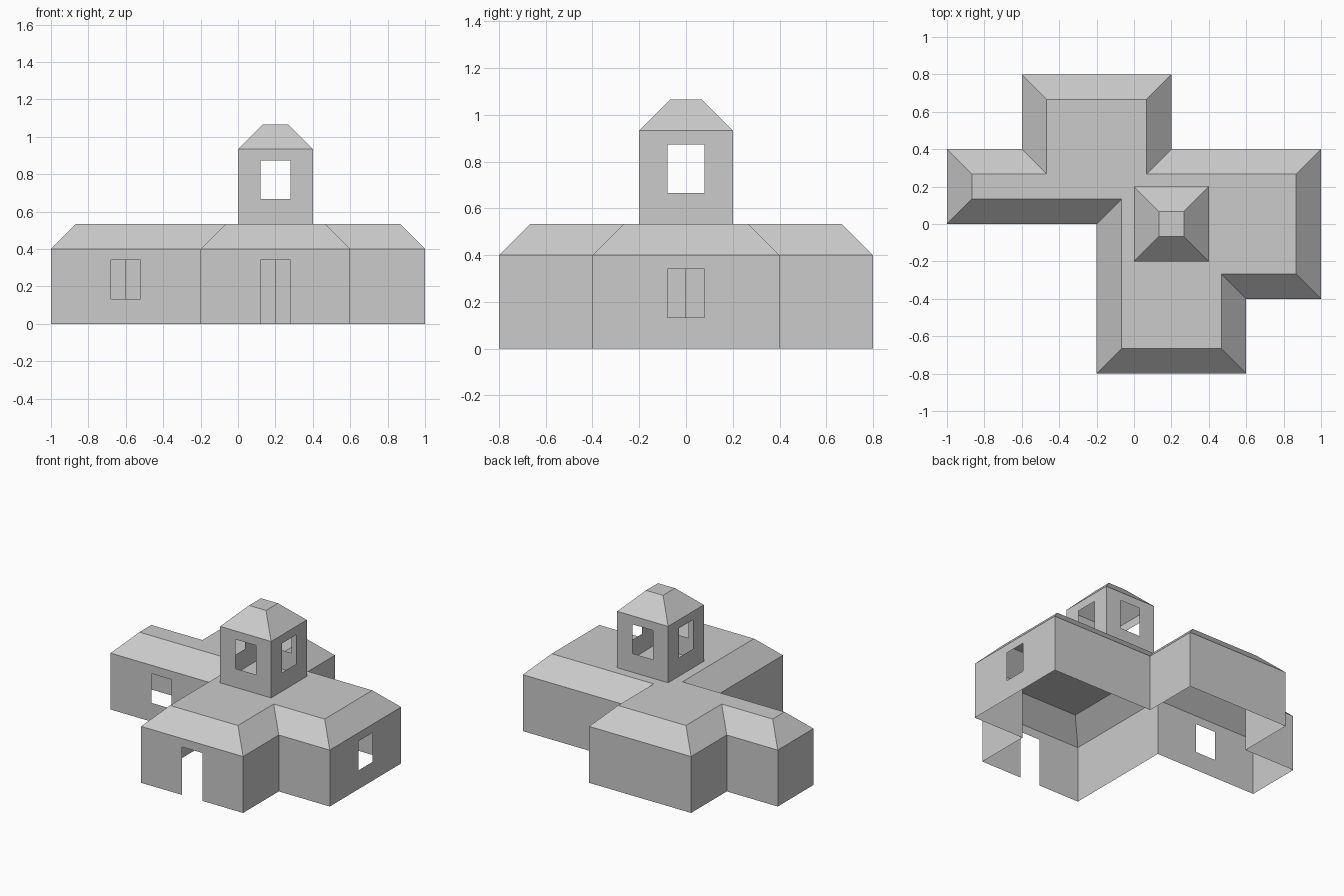
import bpy, bmesh
from mathutils import Vector

if "Cube" in bpy.data.objects:
    bpy.data.objects.remove(bpy.data.objects["Cube"])

WALL_H = 0.4        # storey wall height
ROOF = 0.4 / 3      # roof rise and inset


def storey(name, outline, base, openings):
    """Thin walls with centred openings, a sloped roof band and a flat cap.
    outline is counter-clockwise; openings maps wall index -> (bottom, top)."""
    bm = bmesh.new()
    pts = [Vector((x, y, base)) for x, y in outline]
    n = len(pts)
    dirs = [(pts[(i + 1) % n] - pts[i]).normalized() for i in range(n)]
    up = Vector((0, 0, 1))

    def face(*cos):
        bm.faces.new([bm.verts.new(c) for c in cos])

    # inset corners: at each right-angle corner, shift along both inward normals
    top = []
    for i in range(n):
        inward = up.cross(dirs[i - 1]) + up.cross(dirs[i])
        top.append(pts[i] + inward * ROOF + up * (WALL_H + ROOF))

    for i in range(n):
        a, b, d = pts[i], pts[(i + 1) % n], dirs[i]
        length = (b - a).length
        us, vs = [0, length], [0, WALL_H]
        hole = i in openings
        if hole:
            us = [0, length / 2 - 0.08, length / 2 + 0.08, length]
            lo, hi = openings[i]
            vs = sorted({0, lo, hi, WALL_H})
        # wall panels around the opening
        for p in range(len(us) - 1):
            for q in range(len(vs) - 1):
                if hole and p == 1 and vs[q] == lo:
                    continue
                face(a + d * us[p] + up * vs[q], a + d * us[p + 1] + up * vs[q],
                     a + d * us[p + 1] + up * vs[q + 1], a + d * us[p] + up * vs[q + 1])
        # roof slope
        face(a + up * WALL_H, b + up * WALL_H, top[(i + 1) % n], top[i])
    # flat roof cap
    face(*top)

    bmesh.ops.remove_doubles(bm, verts=bm.verts, dist=1e-4)
    mesh = bpy.data.meshes.new(name)
    bm.to_mesh(mesh)
    bm.free()
    obj = bpy.data.objects.new(name, mesh)
    bpy.context.collection.objects.link(obj)
    return obj


WINDOW = (0.133, 0.34)
DOOR = (0, 0.34)

# main house: cross-like footprint, front window, front door, right window
storey("house",
       [(-1, 0), (-0.2, 0), (-0.2, -0.8), (0.6, -0.8), (0.6, -0.4), (1, -0.4),
        (1, 0.4), (0.2, 0.4), (0.2, 0.8), (-0.6, 0.8), (-0.6, 0.4), (-1, 0.4)],
       0, {0: WINDOW, 2: DOOR, 5: WINDOW})

# tower: one small square storey with a window on every side
storey("tower", [(0, -0.2), (0.4, -0.2), (0.4, 0.2), (0, 0.2)],
       WALL_H + ROOF, {i: WINDOW for i in range(4)})
